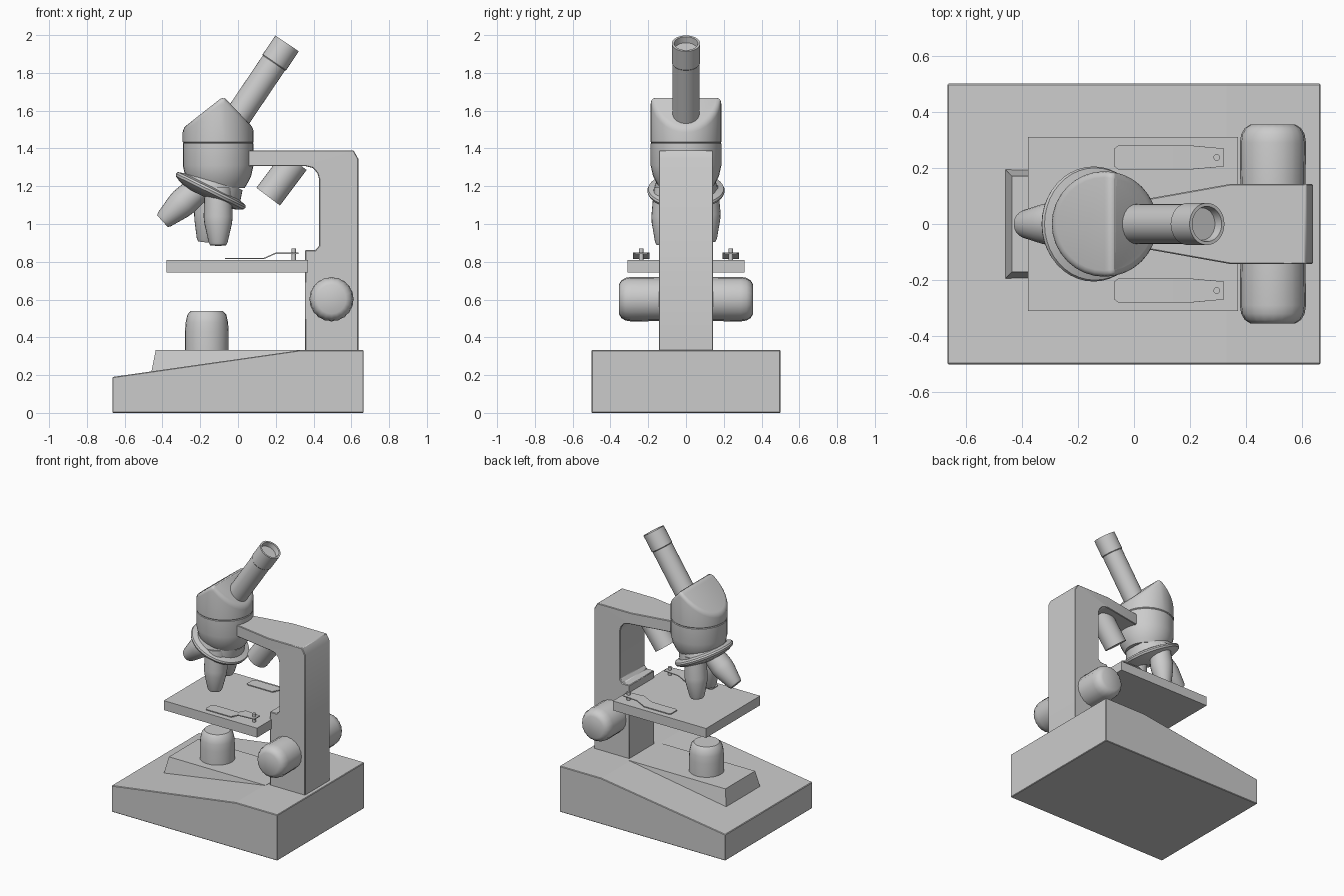
import bpy, bmesh, math
from mathutils import Vector

if "Cube" in bpy.data.objects:
    bpy.data.objects.remove(bpy.data.objects["Cube"])


def finish(name, bm, smooth=True, bevel=0.0):
    bmesh.ops.recalc_face_normals(bm, faces=bm.faces)
    me = bpy.data.meshes.new(name)
    bm.to_mesh(me)
    bm.free()
    ob = bpy.data.objects.new(name, me)
    bpy.context.collection.objects.link(ob)
    if bevel:
        m = ob.modifiers.new("bevel", 'BEVEL')
        m.width, m.segments, m.limit_method = bevel, 1, 'ANGLE'
    if smooth:
        bpy.ops.object.select_all(action='DESELECT')
        bpy.context.view_layer.objects.active = ob
        ob.select_set(True)
        bpy.ops.object.shade_smooth_by_angle(angle=math.radians(35))
    return ob


def extrude_xz(points, y0, y1):
    """Profile in x/z, extruded from y0 to y1."""
    bm = bmesh.new()
    f = bm.faces.new([bm.verts.new((x, y0, z)) for x, z in points])
    r = bmesh.ops.extrude_face_region(bm, geom=[f])
    vs = [g for g in r["geom"] if isinstance(g, bmesh.types.BMVert)]
    bmesh.ops.translate(bm, verts=vs, vec=(0, y1 - y0, 0))
    return bm


def lathe(profile, origin, direction, segs=32, flute=0.0):
    """Closed solid of (radius, distance) rings along a direction."""
    bm = bmesh.new()
    q = Vector((0, 0, 1)).rotation_difference(Vector(direction).normalized())
    rings = []
    for r, h in profile:
        ring = []
        for i in range(segs):
            a = 2 * math.pi * i / segs
            k = r * (1 - flute * (i % 2))
            p = Vector((k * math.cos(a), k * math.sin(a), h))
            ring.append(bm.verts.new(Vector(origin) + q @ p))
        rings.append(ring)
    for a, b in zip(rings, rings[1:]):
        for i in range(segs):
            j = (i + 1) % segs
            bm.faces.new((a[i], a[j], b[j], b[i]))
    bm.faces.new(rings[0])
    bm.faces.new(rings[-1])
    return bm


# Sloped base
finish("base", extrude_xz([(-.665, 0), (.665, 0), (.665, .332), (.33, .332), (-.665, .19)], -.5, .5),
       False, .004)

# Raised pad with tapering sides
bm = extrude_xz([(-.462, .2), (.34, .2), (.34, .334), (-.435, .334)], -.198, .198)
for v in bm.verts:
    if v.co.z > .3:
        v.co.y *= .86
finish("base_pad", bm, False)

# Lamp housing
finish("lamp", lathe([(.116, .32), (.116, .43), (.112, .48), (.103, .52), (.085, .54)],
                     (-.165, 0, 0), (0, 0, 1), 24))

# Arm: column and overhanging beam that narrows toward the head
bm = extrude_xz([(.355, .325), (.355, .862), (.41, .862), (.43, .885), (.43, 1.235), (.42, 1.27),
                 (.395, 1.297), (.355, 1.307), (.04, 1.307), (.04, 1.39), (.612, 1.39),
                 (.637, 1.345), (.637, .325)], -.143, .143)
bmesh.ops.bisect_plane(bm, geom=bm.verts[:] + bm.edges[:] + bm.faces[:],
                       plane_co=(.345, 0, 0), plane_no=(1, 0, 0))
for v in bm.verts:
    if v.co.x < .345:
        v.co.y *= 1 - .38 * (.345 - v.co.x) / .305
finish("arm", bm, True, .004)

# Stage
finish("stage", extrude_xz([(-.378, .742), (.37, .742), (.37, .81), (-.378, .81)], -.31, .31), False)

for s, side in ((-1, "front"), (1, "back")):
    # Fluted focus knobs
    finish("focus_knob_" + side,
           lathe([(.116, .13), (.118, .29), (.113, .32), (.1, .342), (.079, .355)],
                 (.495, 0, .602), (0, s, 0), 40, .03))
    # Spring clip with a rounded tip and a pin
    bm = extrude_xz([(-.07, .815), (-.055, .815), (.14, .815), (.2, .842), (.32, .842),
                     (.32, .848), (.198, .848), (.138, .821), (-.055, .821), (-.07, .821)], -.043, .043)
    for v in bm.verts:
        if v.co.x < -.06 or v.co.x > .3:
            v.co.y *= .75
        v.co.y += s * .237
    finish("stage_clip_" + side, bm, False)
    finish("clip_pin_" + side,
           lathe([(.012, .8), (.012, .87)], (.295, s * .237, 0), (0, 0, 1), 12))

# Head: lower drum and a wedge-topped cap
finish("head_drum", lathe([(.14, 1.19), (.155, 1.215), (.175, 1.255), (.187, 1.31), (.187, 1.425),
                           (.183, 1.43)], (-.105, 0, 0), (0, 0, 1)))
bm = lathe([(.184, 1.43), (.188, 1.435), (.188, 1.8)], (-.105, 0, 0), (0, 0, 1))
for no in ((-.62, 0, .79), (.72, 0, .69)):
    r = bmesh.ops.bisect_plane(bm, geom=bm.verts[:] + bm.edges[:] + bm.faces[:],
                               plane_co=(-.078, 0, 1.675), plane_no=no, clear_outer=True)
    cut = [g for g in r["geom_cut"] if isinstance(g, bmesh.types.BMEdge)]
    bmesh.ops.holes_fill(bm, edges=cut, sides=0)
bmesh.ops.recalc_face_normals(bm, faces=bm.faces)
sharp = [e for e in bm.edges if len(e.link_faces) == 2 and e.calc_face_angle() > .6
         and min(v.co.z for v in e.verts) > 1.45]
bmesh.ops.bevel(bm, geom=sharp, offset=.022, segments=3, profile=.5, affect='EDGES')
finish("head_cap", bm)

# Eyepiece tube with a recessed lens
axis = Vector((.56, 0, .83)).normalized()
top = Vector((.26, 0, 1.956))
finish("eyepiece_tube", lathe([(.071, -.58), (.071, -.125), (.075, -.12), (.075, 0), (.063, 0), (.058, -.035)],
                              top, axis))

# Tube stub beneath the beam
finish("lower_tube", lathe([(.078, 0), (.078, .235)], (.16, 0, 1.145), (.6, 0, .8)))

# Tilted nosepiece
finish("nosepiece", lathe([(.12, -.02), (.17, -.005), (.2, .012), (.205, .025), (.2, .036),
                           (.165, .045), (.15, .1)], (-.155, 0, 1.155), (.44, 0, .9), 40))

# Objectives
for name, base, tip in (("left", (-.235, 0, 1.165), (-.4, 0, 1.015)),
                        ("front", (-.105, -.1, 1.15), (-.105, -.115, .887)),
                        ("back", (-.145, .1, 1.16), (-.17, .115, .905))):
    b, t = Vector(base), Vector(tip)
    n = (t - b).length
    finish("objective_" + name,
           lathe([(.072, -.04), (.077, n - .15), (.073, n - .115), (.05, n - .015), (.042, n), (.03, n)],
                 b, t - b, 24))
